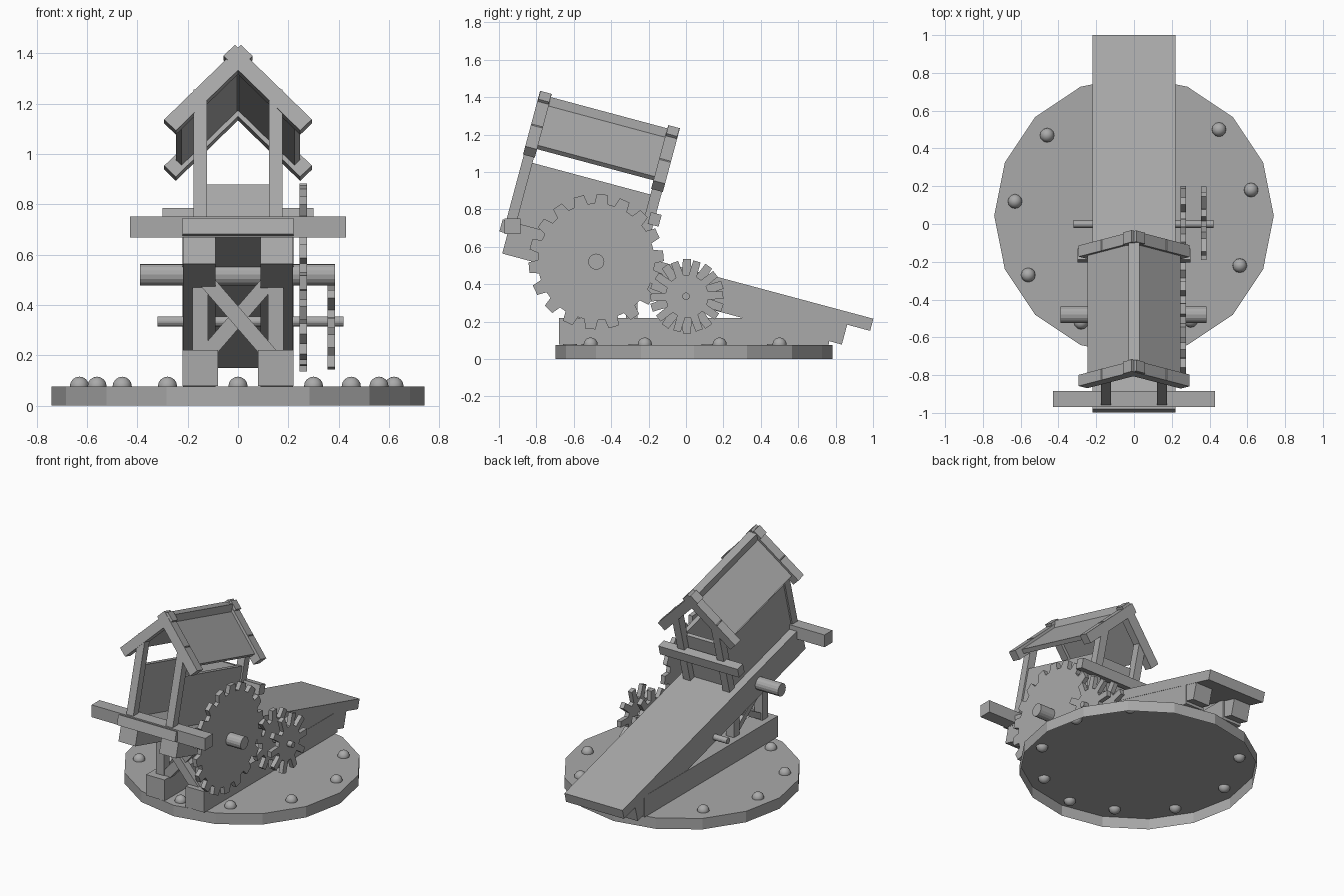
import bpy, bmesh, math
from mathutils import Matrix, Vector

if "Cube" in bpy.data.objects:
    bpy.data.objects.remove(bpy.data.objects["Cube"])

mat = bpy.data.materials.new("stone grey")
mat.diffuse_color = (0.4, 0.4, 0.4, 1)
mat.use_nodes = True
mat.node_tree.nodes["Principled BSDF"].inputs["Base Color"].default_value = mat.diffuse_color
TILT = Matrix.Rotation(math.radians(-15), 4, 'X')   # slope of ramp and hut
FLAT = Matrix.Identity(4)


def finish(name, bm, m=FLAT, smooth=False):
    bmesh.ops.recalc_face_normals(bm, faces=bm.faces)
    bm.transform(m)
    me = bpy.data.meshes.new(name)
    bm.to_mesh(me)
    bm.free()
    me.materials.append(mat)
    ob = bpy.data.objects.new(name, me)
    bpy.context.collection.objects.link(ob)
    if smooth:
        for p in me.polygons:
            p.use_smooth = True
    return ob


def box(name, x, y, z, m=FLAT):
    """Box from (min, max) ranges."""
    bm = bmesh.new()
    size = [b - a for a, b in (x, y, z)]
    mid = [(a + b) / 2 for a, b in (x, y, z)]
    bmesh.ops.create_cube(bm, size=1, matrix=Matrix.Translation(mid) @ Matrix.Diagonal((*size, 1)))
    return finish(name, bm, m)


def bar(name, a, b, w, d, side, m=FLAT):
    """Bar from a to b; d is its size along 'side', w across it."""
    a, b, side = Vector(a), Vector(b), Vector(side)
    z = (b - a).normalized()
    x = side.cross(z).normalized()
    rot = Matrix((x, z.cross(x), z)).transposed().to_4x4()
    bm = bmesh.new()
    bmesh.ops.create_cube(bm, size=1, matrix=Matrix.Translation((a + b) / 2) @ rot
                          @ Matrix.Diagonal((w, d, (b - a).length, 1)))
    return finish(name, bm, m)


def axle(name, x0, x1, y, z, r):
    bm = bmesh.new()
    bmesh.ops.create_cone(bm, cap_ends=True, segments=16, radius1=r, radius2=r, depth=x1 - x0,
                          matrix=Matrix.Translation(((x0 + x1) / 2, y, z)) @ Matrix.Rotation(math.pi / 2, 4, 'Y'))
    return finish(name, bm)


def gear(name, x0, x1, y, z, root, tip, teeth, half_root, half_tip, phase=0):
    bm = bmesh.new()
    vs = []
    for i in range(teeth):
        a = phase + i * 2 * math.pi / teeth
        for r, h in ((root, -half_root), (tip, -half_tip), (tip, half_tip), (root, half_root)):
            t = a + h / r
            vs.append(bm.verts.new((x0, y + r * math.cos(t), z + r * math.sin(t))))
    f = bm.faces.new(vs)
    ext = bmesh.ops.extrude_face_region(bm, geom=[f], use_keep_orig=True)
    bmesh.ops.translate(bm, vec=(x1 - x0, 0, 0),
                        verts=[v for v in ext["geom"] if isinstance(v, bmesh.types.BMVert)])
    return finish(name, bm)


# Round base plate, hollow underneath
bm = bmesh.new()
bmesh.ops.create_cone(bm, cap_ends=True, segments=16, radius1=0.74, radius2=0.74, depth=0.075,
                      matrix=Matrix.Translation((0, 0.043, 0.0375)))
bmesh.ops.delete(bm, geom=[f for f in bm.faces if f.calc_center_median().z < 0.01], context='FACES_ONLY')
finish("base_plate", bm)

# Rivets around the plate
for x, y in ((-.46, .47), (-.63, .12), (-.56, -.27), (-.28, -.52), (0, -.62),
             (.30, -.51), (.56, -.22), (.62, .18), (.45, .50)):
    bm = bmesh.new()
    bmesh.ops.create_uvsphere(bm, u_segments=12, v_segments=8, radius=0.038,
                              matrix=Matrix.Translation((x, y, 0.077)))
    finish("rivet", bm, smooth=True)

# Ramp deck
box("ramp_deck", (-.22, .22), (-1.14, .912), (.40, .467), TILT)

for s in (-1, 1):
    def span(a, b):
        return tuple(sorted((s * a, s * b)))
    # Ground beams, sloping beams and uprights
    box("ground_beam", span(.08, .22), (-.68, .765), (.077, .22))
    box("sloping_beam", span(.09, .218), (-1.095, .785), (.29, .40), TILT)
    box("upright", span(.12, .18), (-.63, -.57), (.21, .50))
    box("upright", span(.12, .18), (-.32, -.26), (.21, .42))
    # Crossed braces: side frames and the front frame
    bar("side_brace", (s * .15, -.6, .23), (s * .15, -.28, .40), .04, .04, (1, 0, 0))
    bar("side_brace", (s * .155, -.28, .23), (s * .155, -.6, .47), .04, .04, (1, 0, 0))
    bar("front_brace", (-s * .13, -.61 + s * .01, .20), (s * .13, -.61 + s * .01, .50), .06, .05, (0, 1, 0))
    # Hut side wall and roof slab
    box("hut_wall", span(.135, .165), (-1.07, -.40), (.46, .80), TILT)
    bar("roof_slab", (0, -.74, 1.125), (s * .235, -.74, .888), .03, .68, (0, 1, 0), TILT)
    # Hut posts and crossed gable rafters
    for u in (-1.092, -.383):
        box("hut_post", span(.123, .176), (u - .028, u + .028), (.46, 1.0), TILT)
        bar("gable_rafter", (s * .27, u, .853), (-s * .035, u, 1.16), .065, .063 + s * .002, (0, 1, 0), TILT)

# Ridge, rear panel and cross bars
box("roof_ridge", (-.03, .03), (-1.07, -.40), (1.10, 1.165), TILT)
box("rear_panel", (-.14, .14), (-.425, -.40), (.46, .795), TILT)
box("front_cross_bar", (-.43, .43), (-.97, -.885), (.668, .752))
box("rear_cross_bar", (-.30, .30), (-.385, -.325), (.645, .71), TILT)

# Axles and gears
axle("main_axle", -.39, .385, -.48, .52, .043)
axle("small_axle", -.32, .42, 0, .335, .02)
gear("large_gear", .245, .275, -.48, .52, .312, .362, 18, .036, .028, math.radians(5))
gear("inner_small_gear", .245, .275, .005, .335, .135, .20, 10, .024, .022, math.radians(18))
gear("outer_small_gear", .355, .385, .005, .335, .115, .195, 10, .022, .020, math.radians(2))
